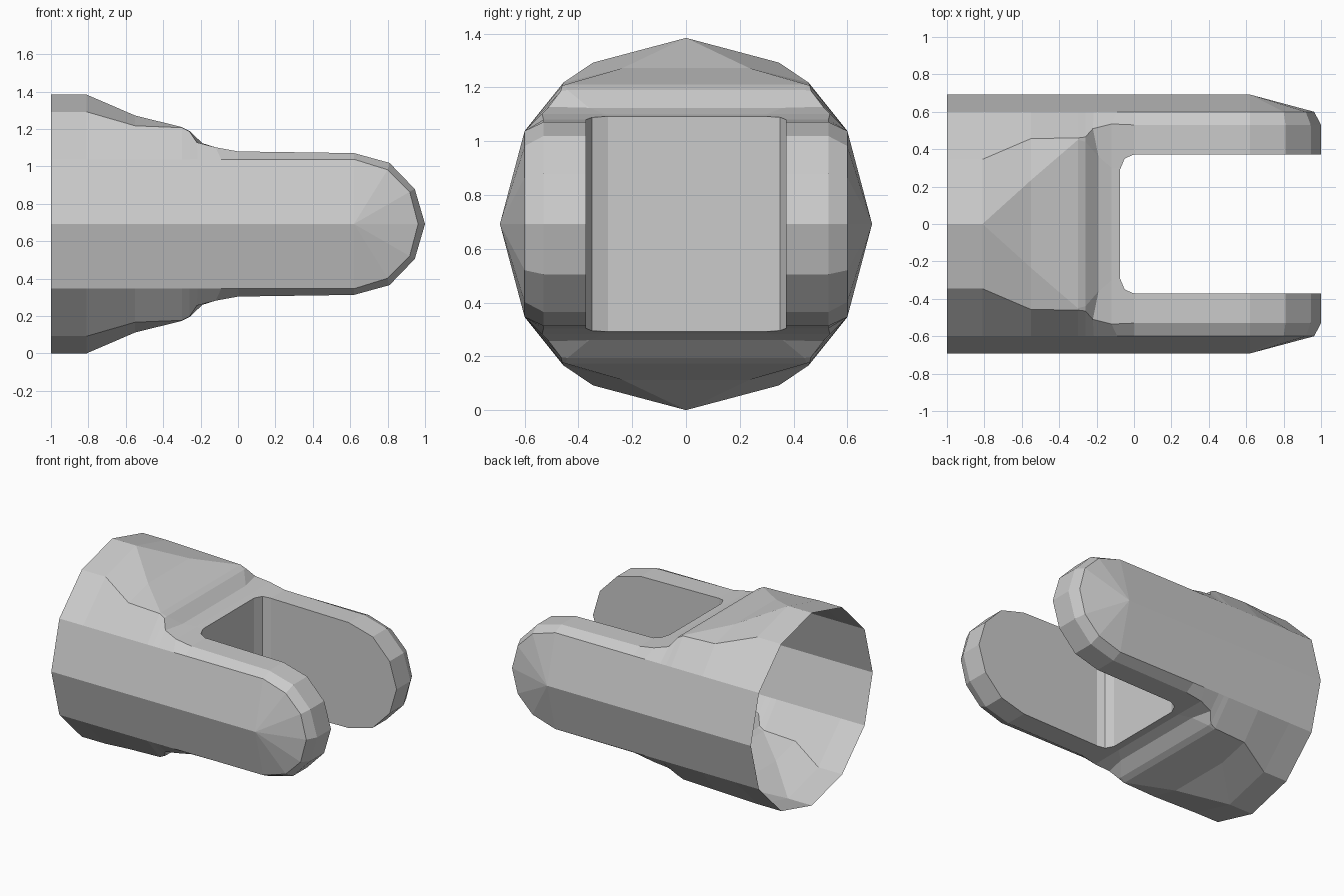
import bpy, bmesh

if "Cube" in bpy.data.objects:
    bpy.data.objects.remove(bpy.data.objects["Cube"])

R = 0.692  # tube radius, axis along x at this height


def mesh_object(name, bm):
    bmesh.ops.recalc_face_normals(bm, faces=bm.faces)
    me = bpy.data.meshes.new(name)
    bm.to_mesh(me)
    bm.free()
    ob = bpy.data.objects.new(name, me)
    bpy.context.collection.objects.link(ob)
    return ob


# Quarter sections along the axis: side ridge, side edge, shoulder, top (x, y, height)
S, E = (R, 0), (0.6, 0.346)
side = [-1, -.81, -.55, -.3, -.26, -.215, -.12, 0, .62, .62, .62, .62]
edge = [(x, *E) for x in (-1, -.81, -.55, -.3, -.26, -.215, -.09, 0, .62)]
edge += [(.8, .6, .29), (.918, .6, .172), (.963, .6, 0)]
shoulder = [(-1, .346, .6), (-.81, .346, .6), (-.55, .457, .525), (-.3, .46, .515),
            (-.26, .465, .495), (-.22, .51, .436), (-.12, .535, .41), (0, .53, .388),
            (.62, .53, .379), (.81, .53, .327), (.945, .53, .187), (1, .53, 0)]
top = [(-1, 0, R), (-.81, 0, R), (-.55, .235, .58), (-.3, .45, .518),
       (-.26, .44, .498), (-.19, .36, .432), (-.12, .3, .408), (0, .3, .388),
       (.62, .3, .379), (.81, .3, .327), (.945, .3, .187), (1, .3, 0)]

# Fork body: mirror each quarter section to a ring and loft
bm = bmesh.new()
rings = []
for i in range(len(side)):
    q = [(side[i], *S), edge[i], shoulder[i], top[i]]
    half = q + [(x, -y, z) for x, y, z in reversed(q)]
    ring = half + [(x, y, -z) for x, y, z in reversed(half[1:-1])]
    rings.append([bm.verts.new((x, y, z + R)) for x, y, z in ring])
n = len(rings[0])
for a, b in zip(rings, rings[1:]):
    for k in range(n):
        j = (k + 1) % n
        bm.faces.new((a[k], a[j], b[j], b[k]))
bm.faces.new(rings[0])
bmesh.ops.remove_doubles(bm, verts=bm.verts, dist=1e-4)
body = mesh_object("fork_body", bm)

# Slot between the arms, with chamfered inner corners
half_slot = [(-.075, .29), (-.05, .35), (0, .372), (1.3, .372)]
outline = half_slot + [(x, -y) for x, y in reversed(half_slot)]
bm = bmesh.new()
f = bm.faces.new([bm.verts.new((x, y, -.5)) for x, y in outline])
ext = bmesh.ops.extrude_face_region(bm, geom=[f])["geom"]
bmesh.ops.translate(bm, vec=(0, 0, 2.5),
                    verts=[v for v in ext if isinstance(v, bmesh.types.BMVert)])
cutter = mesh_object("slot_cutter", bm)

mod = body.modifiers.new("slot", 'BOOLEAN')
mod.operation = 'DIFFERENCE'
mod.solver = 'EXACT'
mod.object = cutter
bpy.context.view_layer.objects.active = body
bpy.ops.object.modifier_apply(modifier=mod.name)
bpy.data.objects.remove(cutter)

# Open the tube end
bm = bmesh.new()
bm.from_mesh(body.data)
cap = [f for f in bm.faces if all(v.co.x < -.999 for v in f.verts)]
bmesh.ops.delete(bm, geom=cap, context='FACES')
bm.to_mesh(body.data)
bm.free()
